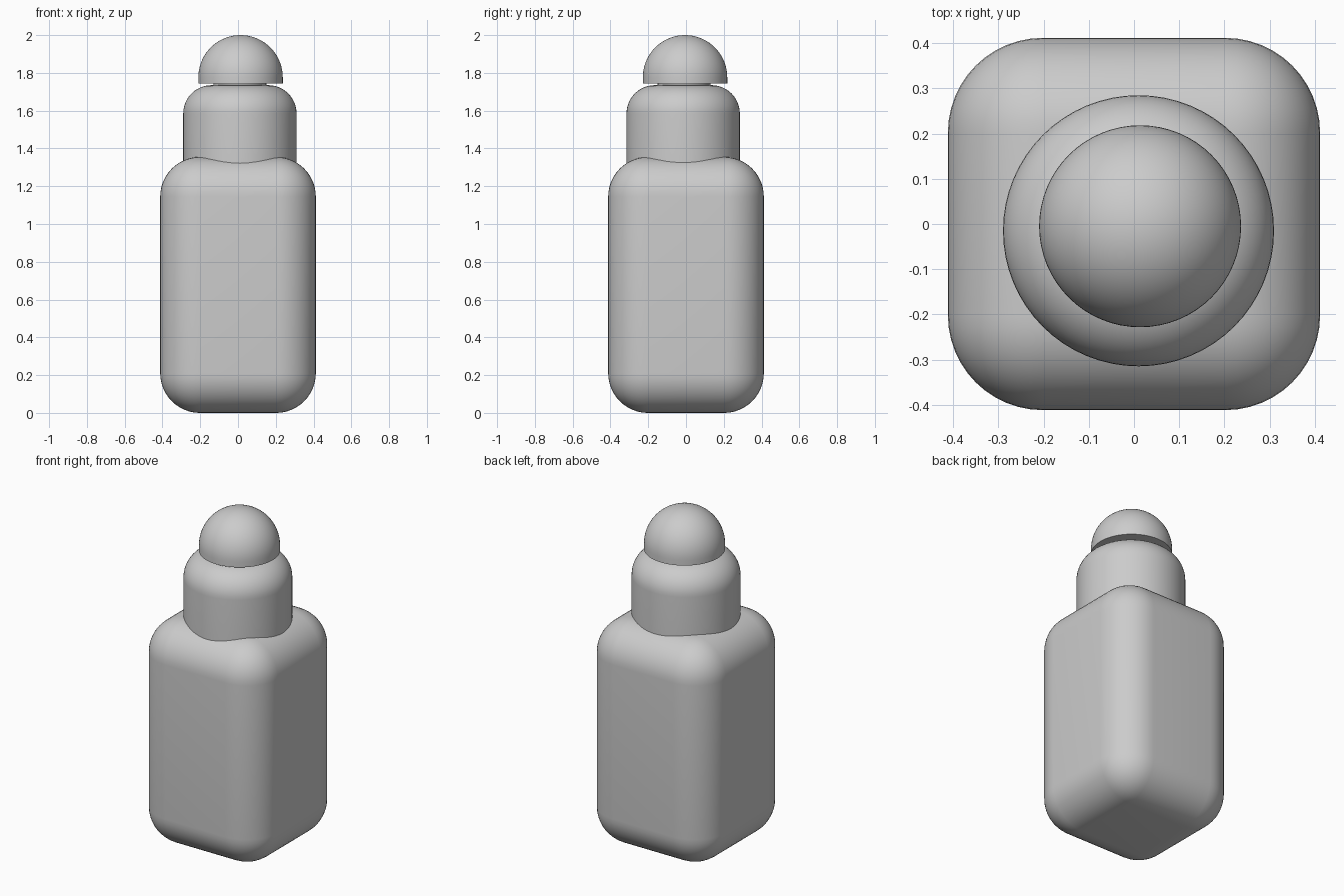
import bpy
import bmesh
import math

default = bpy.data.objects.get("Cube")
if default:
    bpy.data.objects.remove(default, do_unlink=True)

grey = bpy.data.materials.new("plain grey")
grey.use_nodes = True
colour = (0.6, 0.6, 0.6, 1)
grey.diffuse_color = colour
grey.node_tree.nodes["Principled BSDF"].inputs["Base Color"].default_value = colour


def finish(name, bm, location=(0, 0, 0)):
    """Turn a bmesh into a smooth grey object."""
    bmesh.ops.recalc_face_normals(bm, faces=bm.faces)
    mesh = bpy.data.meshes.new(name)
    bm.to_mesh(mesh)
    bm.free()
    mesh.materials.append(grey)
    obj = bpy.data.objects.new(name, mesh)
    obj.location = location
    bpy.context.collection.objects.link(obj)
    bpy.ops.object.select_all(action="DESELECT")
    obj.select_set(True)
    bpy.context.view_layer.objects.active = obj
    bpy.ops.object.shade_smooth_by_angle(angle=math.radians(35))
    return obj


def arc(cx, cz, radius, steps):
    """Quarter circle from the outer side up to the top."""
    angles = [math.pi / 2 * i / steps for i in range(steps + 1)]
    return [(cx + radius * math.cos(a), cz + radius * math.sin(a)) for a in angles]


def lathe(name, profile, location, sides=64):
    """Spin a radius/height profile around the upright axis."""
    bm = bmesh.new()
    verts = [bm.verts.new((r, 0, z)) for r, z in profile]
    edges = [bm.edges.new(pair) for pair in zip(verts, verts[1:])]
    bmesh.ops.spin(bm, geom=verts + edges, cent=(0, 0, 0), axis=(0, 0, 1),
                   angle=math.tau, steps=sides)
    bmesh.ops.remove_doubles(bm, verts=bm.verts, dist=0.0005)
    return finish(name, bm, location)


# Square bottle body with generously rounded edges
width, height, rounding = 0.824, 1.355, 0.21
bm = bmesh.new()
bmesh.ops.create_cube(bm, size=1)
bmesh.ops.scale(bm, vec=(width, width, height), verts=bm.verts)
bmesh.ops.bevel(bm, geom=bm.edges[:], offset=rounding, offset_type="OFFSET",
                segments=12, profile=0.5, affect="EDGES")
finish("bottle_body", bm, (0, 0, height / 2))

# Round collar sunk into the top of the body
lathe("collar", [(0, 1.2), (0.3, 1.2)] + arc(0.15, 1.585, 0.15, 12) + [(0, 1.735)],
      (0.01, -0.015, 0))

# Thin neck disc between collar and cap
lathe("neck", [(0, 1.7), (0.14, 1.7), (0.14, 1.75), (0, 1.75)], (0.01, -0.01, 0))

# Domed cap with a flat underside
lathe("domed_cap", [(0, 1.745), (0.2235, 1.745)] + arc(0, 1.7765, 0.2235, 18),
      (0.0135, -0.005, 0))
